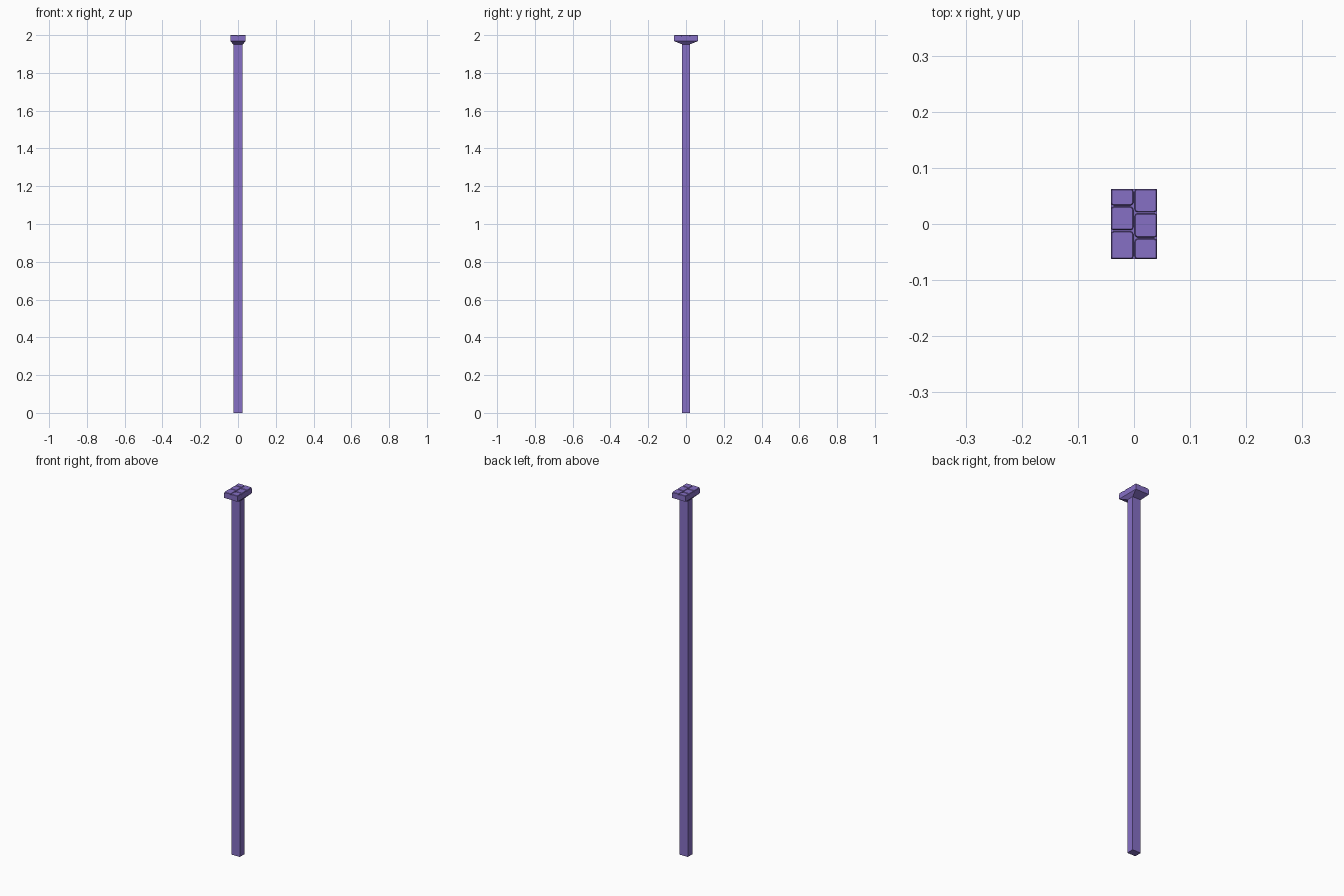
import bpy, bmesh

if "Cube" in bpy.data.objects:
    bpy.data.objects.remove(bpy.data.objects["Cube"])

mat = bpy.data.materials.new("purple")
mat.diffuse_color = (0.24, 0.16, 0.56, 1)
mat.use_nodes = True
mat.node_tree.nodes["Principled BSDF"].inputs["Base Color"].default_value = mat.diffuse_color


def loft(name, rings):
    """Solid from stacked rounded-rectangle rings: (x0, x1, y0, y1, corner, z)."""
    bm = bmesh.new()
    loops = []
    for x0, x1, y0, y1, c, z in rings:
        if c:
            k = c * 0.29
            pts = [(x0 + c, y0), (x1 - c, y0), (x1 - k, y0 + k), (x1, y0 + c),
                   (x1, y1 - c), (x1 - k, y1 - k), (x1 - c, y1), (x0 + c, y1),
                   (x0 + k, y1 - k), (x0, y1 - c), (x0, y0 + c), (x0 + k, y0 + k)]
        else:
            pts = [(x0, y0), (x1, y0), (x1, y1), (x0, y1)]
        loops.append([bm.verts.new((x, y, z)) for x, y in pts])
    bm.faces.new(loops[0][::-1])
    bm.faces.new(loops[-1])
    for a, b in zip(loops, loops[1:]):
        for i in range(len(a)):
            j = (i + 1) % len(a)
            bm.faces.new((a[i], a[j], b[j], b[i]))
    me = bpy.data.meshes.new(name)
    bm.to_mesh(me)
    bm.free()
    me.materials.append(mat)
    ob = bpy.data.objects.new(name, me)
    bpy.context.collection.objects.link(ob)
    return ob


SX, SY = 0.025, 0.020      # shaft half sizes
HX, HY = 0.041, 0.0625     # head half sizes

# Handle shaft
loft("shaft", [(-SX, SX, -SY, SY, 0, 0), (-SX, SX, -SY, SY, 0, 1.951)])

# Head: tapered underside and straight block
loft("head", [(-SX, SX, -SY, SY, 0, 1.951),
              (-HX, HX, -HY, HY, 0, 1.968),
              (-HX, HX, -HY, HY, 0, 1.994)])

# Striking face: two staggered columns of raised pads
g, c, b = 0.0012, 0.005, 0.0015
columns = [(-HX, 0, [-HY, -0.012, 0.032, HY]),
           (0, HX, [-HY, -0.025, 0.020, HY])]
for x0, x1, ys in columns:
    for y0, y1 in zip(ys, ys[1:]):
        xa = x0 if x0 == -HX else x0 + g
        xb = x1 if x1 == HX else x1 - g
        ya = y0 if y0 == -HY else y0 + g
        yb = y1 if y1 == HY else y1 - g
        loft("face_pad", [(xa, xb, ya, yb, c, 1.993),
                          (xa, xb, ya, yb, c, 1.998),
                          (xa + b, xb - b, ya + b, yb - b, c - b, 2.0)])
